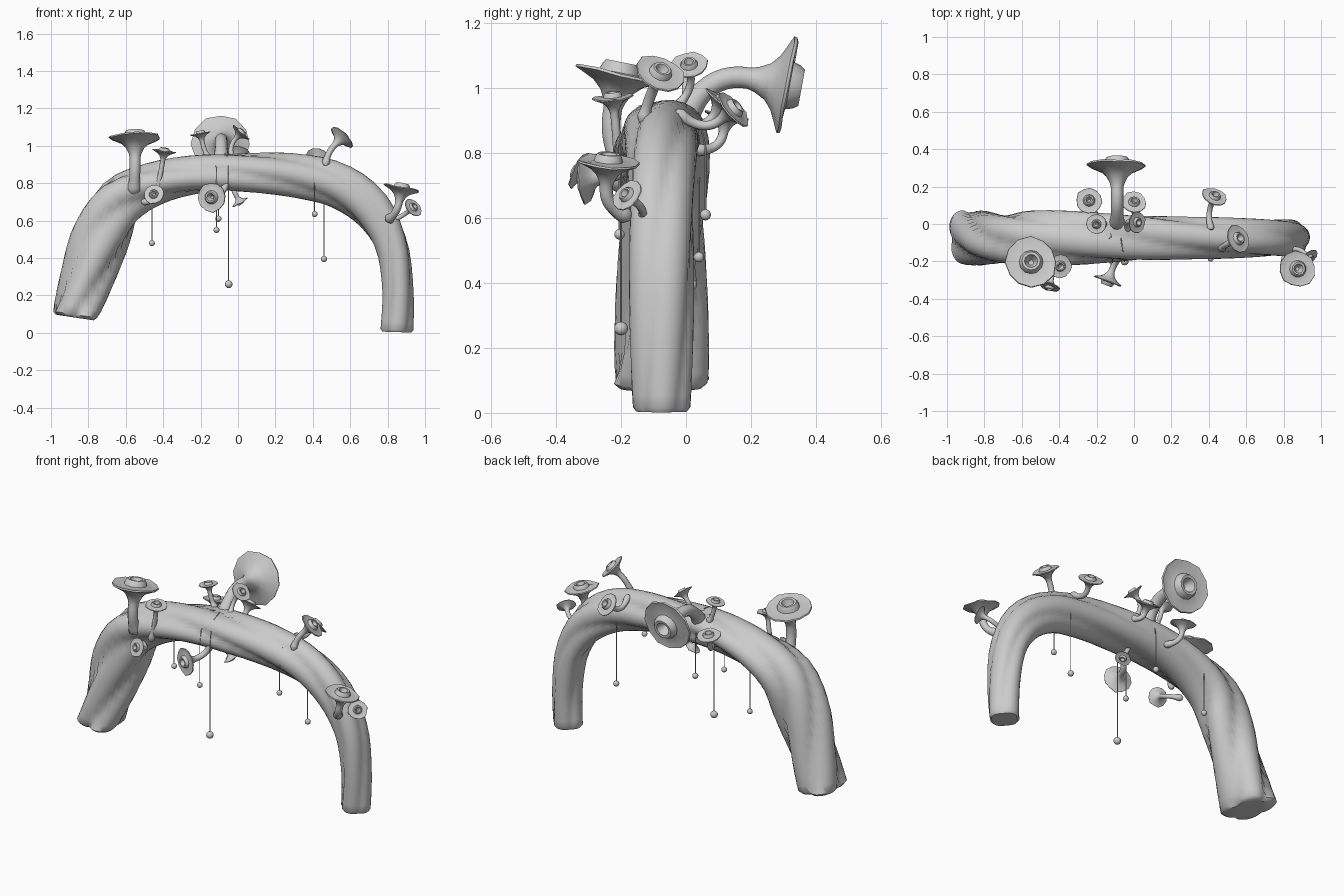
import bpy, bmesh, math, random
from mathutils import Vector

if "Cube" in bpy.data.objects:
    bpy.data.objects.remove(bpy.data.objects["Cube"])

random.seed(4)


def finish(name, rings):
    """Skin a list of equal-length point rings, closing both ends."""
    bm = bmesh.new()
    vs = [[bm.verts.new(p) for p in r] for r in rings]
    n = len(vs[0])
    for a, b in zip(vs, vs[1:]):
        for i in range(n):
            j = (i + 1) % n
            bm.faces.new((a[i], a[j], b[j], b[i]))
    bm.faces.new(vs[0][::-1])
    bm.faces.new(vs[-1])
    bmesh.ops.recalc_face_normals(bm, faces=bm.faces)
    me = bpy.data.meshes.new(name)
    bm.to_mesh(me)
    bm.free()
    ob = bpy.data.objects.new(name, me)
    bpy.context.collection.objects.link(ob)
    bpy.context.view_layer.objects.active = ob
    ob.select_set(True)
    bpy.ops.object.shade_smooth_by_angle(angle=math.radians(50))
    ob.select_set(False)
    return ob


def spline(pts, t):
    """Catmull-Rom through tuples, t in 0..len-1."""
    i = min(int(t), len(pts) - 2)
    f = t - i
    p = [pts[max(0, min(len(pts) - 1, i + k))] for k in (-1, 0, 1, 2)]
    return [0.5 * (2 * b + (c - a) * f + (2 * a - 5 * b + 4 * c - d) * f * f
                   + (3 * b - a - 3 * c + d) * f ** 3) for a, b, c, d in zip(*p)]


# Arched trunk: x, z, in-plane radius, depth radius
PATH = [(-.872, .09, .126, .162), (-.805, .30, .135, .148), (-.73, .52, .152, .14),
        (-.63, .70, .145, .14), (-.44, .80, .118, .138), (-.2, .85, .108, .133),
        (.05, .857, .106, .128), (.3, .842, .110, .117), (.53, .79, .113, .112),
        (.71, .665, .110, .106), (.82, .47, .093, .1), (.855, .23, .086, .092),
        (.85, .01, .09, .082)]
STEPS, SIDES, YC = 40, 40, -.075
rings = []
last = len(PATH) - 1
for s in range(STEPS + 1):
    t = s / STEPS * last
    x, z, rn, ry = spline(PATH, t)
    a, b = spline(PATH, max(0, t - .05)), spline(PATH, min(last, t + .05))
    tan = Vector((b[0] - a[0], 0, b[1] - a[1])).normalized()
    if t < 1:  # the left foot is cut nearly level
        tan = Vector((.15, 0, 1)).lerp(tan, t).normalized()
    nrm = Vector((-tan.z, 0, tan.x))
    u = t / last
    depth = .27 - .1 * u
    twist = -7.5 * u + 2 * u * u + .75

    def ring(k, push):
        out = []
        for i in range(SIDES):
            p = 2 * math.pi * i / SIDES
            r = k * (1.03 - depth + depth * abs(math.cos(2 * (p - twist))) ** .8
                     + .05 * math.cos(2 * (p - twist)))
            out.append(Vector((x, YC, z)) + tan * push
                       + nrm * (rn * r * math.cos(p)) + Vector((0, ry * r * math.sin(p), 0)))
        return out
    if s == 0:
        rings.append(ring(.88, -.008))
    rings.append(ring(1, .008 if s == 0 else -.008 if s == STEPS else 0))
    if s == STEPS:
        rings.append(ring(.88, .006))
finish("twisted_trunk", rings)

# Trumpet head profile: height along axis, radius (in units of the rim radius)
HEAD = [(-.6, .25), (-.38, .36), (-.2, .56), (-.08, .82), (0, 1), (.06, .98),
        (.02, .75), (.06, .47), (.2, .43), (.3, .36), (.29, .26), (.1, .2), (-.05, .1)]


def trumpet(i, base, head, axis, R, n=12):
    base, head, axis = Vector(base), Vector(head), Vector(axis).normalized()
    end = head - axis * R * .75
    ctrl = end - axis * (end - base).length * .55
    stem = max(.21 * R, .0125)
    bulb = max(.28 * R, .02)
    rows = []
    for k in range(10):
        f = k / 9
        c = base * (1 - f) ** 2 + ctrl * 2 * f * (1 - f) + end * f * f
        d = ((ctrl - base) * (1 - f) + (end - ctrl) * f).normalized()
        r = stem + (bulb - stem) * max(0, 1 - f * 3.5)
        if k == 0:
            rows.append((c - d * bulb * .8, d, bulb * .5))
        rows.append((c, d, r))
    rows += [(head + axis * h * R, axis, r * R) for h, r in HEAD]
    wob = [random.uniform(-.05, .05) for _ in range(n)]
    q = Vector((0, 0, 1)).rotation_difference(rows[0][1])
    prev, out = rows[0][1], []
    for c, d, r in rows:
        q = prev.rotation_difference(d) @ q
        prev = d
        w = 1 if r > .5 * R else 0
        out.append([c + q @ Vector((math.cos(2 * math.pi * j / n), math.sin(2 * math.pi * j / n), 0))
                    * r * (1 + w * wob[j]) + d * (w * wob[j] * R * .7) for j in range(n)])
    finish("trumpet_growth_%02d" % i, out)


# base, head centre, facing direction, rim radius
FLOWERS = [
    ((-.09, .0, .92), (-.09, .31, 1.01), (0, .98, -.18), .157),
    ((-.556, -.2, .77), (-.55, -.205, 1.04), (0, .2, 1), .137),
    ((-.44, -.21, .75), (-.395, -.225, .97), (.15, -.1, 1), .063),
    ((-.50, -.21, .70), (-.45, -.335, .74), (-.2, -.85, .35), .055),
    ((-.06, -.17, .80), (-.14, -.305, .725), (-.35, -.93, 0), .08),
    ((.47, -.13, .91), (.555, -.08, 1.045), (.63, .3, .68), .078),
    ((.81, -.19, .61), (.875, -.24, .77), (.2, .08, 1), .097),
    ((.82, -.14, .60), (.935, -.18, .67), (.6, -.6, .5), .055),
    ((.41, -.02, .92), (.43, .145, .935), (.3, .72, .6), .07),
    ((-.2, .04, .81), (-.24, .125, .915), (0, .18, .95), .07),
    ((-.16, 0, .94), (-.2, 0, 1.065), (-.2, 0, 1), .055),
    ((-.03, -.03, .94), (.015, .01, 1.07), (.65, -.1, .75), .058),
    ((.03, .03, .89), (0, .115, .955), (.1, .6, .8), .068),
    ((-.03, -.07, .79), (.01, -.08, .70), (.35, .1, -.6), .045),
]
for i, f in enumerate(FLOWERS):
    trumpet(i + 1, *f)


# Hanging threads, each draped over the trunk and ending in a bead
def thread(i, pts, r):
    cu = bpy.data.curves.new("hanging_thread_%d" % i, 'CURVE')
    cu.dimensions = '3D'
    cu.bevel_depth = .0028
    cu.bevel_resolution = 1
    sp = cu.splines.new('POLY')
    sp.points.add(len(pts) - 1)
    for p, c in zip(sp.points, pts):
        p.co = (*c, 1)
    bpy.context.collection.objects.link(bpy.data.objects.new(cu.name, cu))
    bpy.ops.mesh.primitive_uv_sphere_add(segments=14, ring_count=8, radius=r, location=pts[-1])
    bpy.context.object.name = "thread_bead_%d" % i
    bpy.ops.object.shade_smooth()


BEADS = [  # x, y, z of bead, height where the thread leaves the trunk, radius
    (-.05, -.2, .26, .86, .021), (-.46, .04, .48, .79, .016), (-.115, -.205, .55, .85, .016),
    (-.105, .06, .61, .85, .017), (.41, -.185, .635, .82, .016), (.46, .017, .395, .80, .017)]
for i, (x, y, z, top, r) in enumerate(BEADS):
    side = y - YC
    thread(i + 1, [(x - .02, YC, top + .1), (x - .01, YC + side * .55, top + .085),
                   (x, YC + side * .9, top + .03), (x, y, top - .03), (x, y, z)], r)
